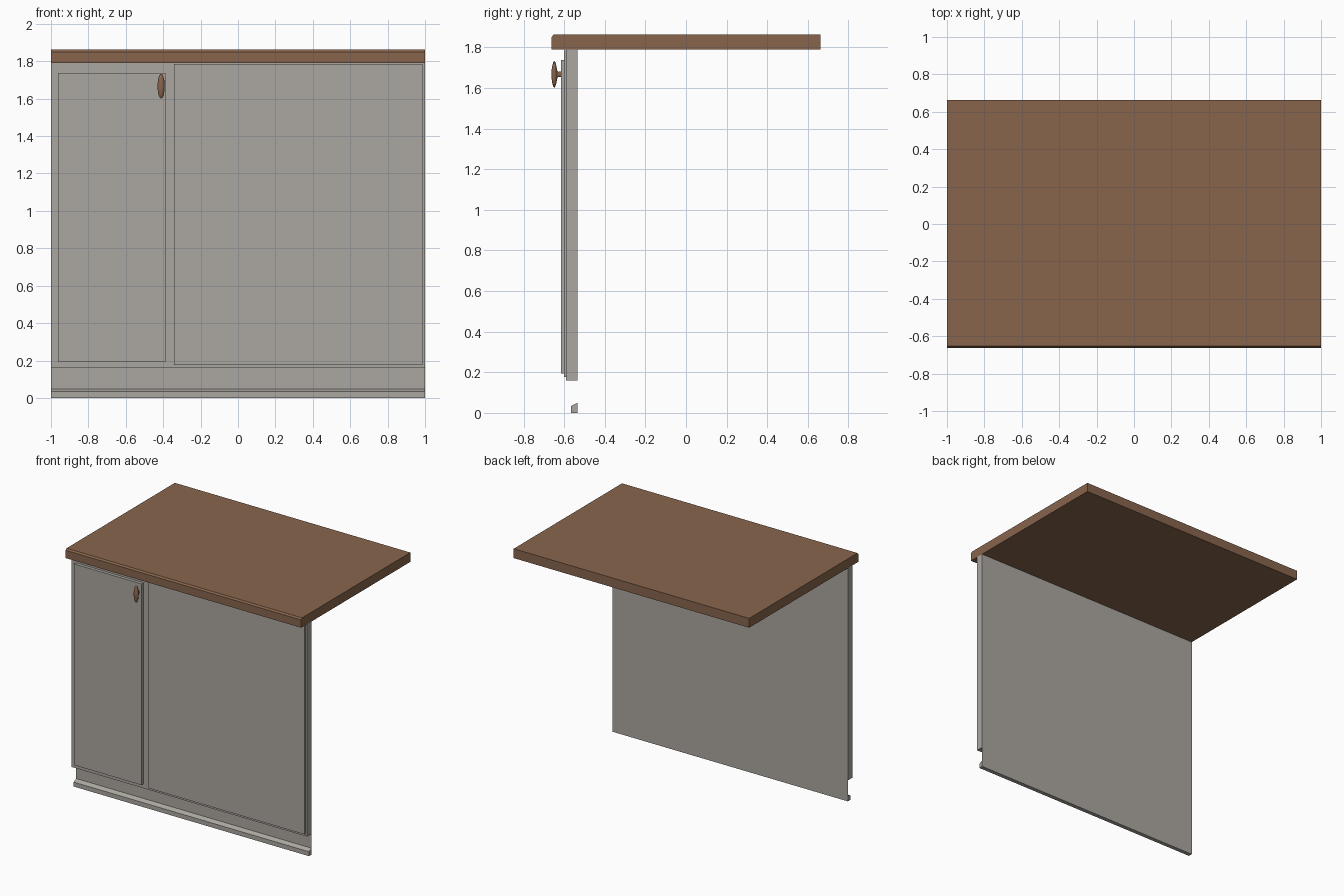
import bpy, bmesh, math

if "Cube" in bpy.data.objects:
    bpy.data.objects.remove(bpy.data.objects["Cube"])


def material(name, rgb):
    m = bpy.data.materials.new(name)
    m.diffuse_color = (*rgb, 1)
    m.use_nodes = True
    m.node_tree.nodes["Principled BSDF"].inputs["Base Color"].default_value = m.diffuse_color
    return m


GREY = material("warm_grey_paint", (0.41, 0.39, 0.355))
WOOD = material("brown_wood", (0.245, 0.13, 0.073))


def make(name, verts, faces, mat):
    me = bpy.data.meshes.new(name)
    me.from_pydata(verts, [], faces)
    bm = bmesh.new()
    bm.from_mesh(me)
    bmesh.ops.recalc_face_normals(bm, faces=bm.faces)
    bm.to_mesh(me)
    bm.free()
    me.materials.append(mat)
    ob = bpy.data.objects.new(name, me)
    bpy.context.collection.objects.link(ob)
    return ob


def extrude_x(name, profile, x0, x1, mat):
    """Closed (y, z) profile swept along x with end caps."""
    n = len(profile)
    verts = [(x, y, z) for x in (x0, x1) for y, z in profile]
    faces = [(i, (i + 1) % n, n + (i + 1) % n, n + i) for i in range(n)]
    faces += [tuple(range(n)), tuple(range(n, 2 * n))]
    return make(name, verts, faces, mat)


def box(name, x0, x1, y0, y1, z0, z1, mat):
    return extrude_x(name, [(y0, z0), (y1, z0), (y1, z1), (y0, z1)], x0, x1, mat)


# Countertop with a chamfered front edge
extrude_x("countertop", [(-0.662, 1.79), (0.662, 1.79), (0.662, 1.862),
                         (-0.652, 1.862), (-0.662, 1.85)], -1, 1, WOOD)

# Cabinet front, fixed side panel and door
box("cabinet_front", -1, 1, -0.592, -0.535, 0.16, 1.79, GREY)
box("fixed_panel", -0.342, 0.986, -0.601, -0.592, 0.176, 1.785, GREY)
box("door", -0.962, -0.388, -0.616, -0.592, 0.193, 1.738, GREY)

# Recessed toe kick sheet
make("toe_kick", [(-1, -0.535, 0), (1, -0.535, 0), (1, -0.535, 0.16), (-1, -0.535, 0.16)],
     [(0, 1, 2, 3)], GREY)

# Skirting moulding, open at the back and underneath
sk = [(-0.535, 0.0), (-0.567, 0.0), (-0.567, 0.034), (-0.535, 0.049)]
extrude_x("skirting", sk, -1, 1, GREY)

# Oval knob: (y, radius) profile turned around y, squashed in x
prof = [(-0.612, 0.012), (-0.618, 0.014), (-0.628, 0.012), (-0.634, 0.020),
        (-0.639, 0.045), (-0.644, 0.062), (-0.649, 0.066), (-0.654, 0.060),
        (-0.659, 0.040), (-0.662, 0.018)]
N = 24
verts, faces = [], []
for y, r in prof:
    for k in range(N):
        a = 2 * math.pi * k / N
        verts.append((-0.411 + 0.29 * r * math.cos(a), y, 1.667 + r * math.sin(a)))
for j in range(len(prof) - 1):
    for k in range(N):
        k2 = (k + 1) % N
        faces.append((j * N + k, j * N + k2, (j + 1) * N + k2, (j + 1) * N + k))
faces += [tuple(range(N)), tuple(range(len(verts) - N, len(verts)))]
knob = make("door_knob", verts, faces, WOOD)
bpy.context.view_layer.objects.active = knob
knob.select_set(True)
bpy.ops.object.shade_smooth_by_angle(angle=math.radians(40))
